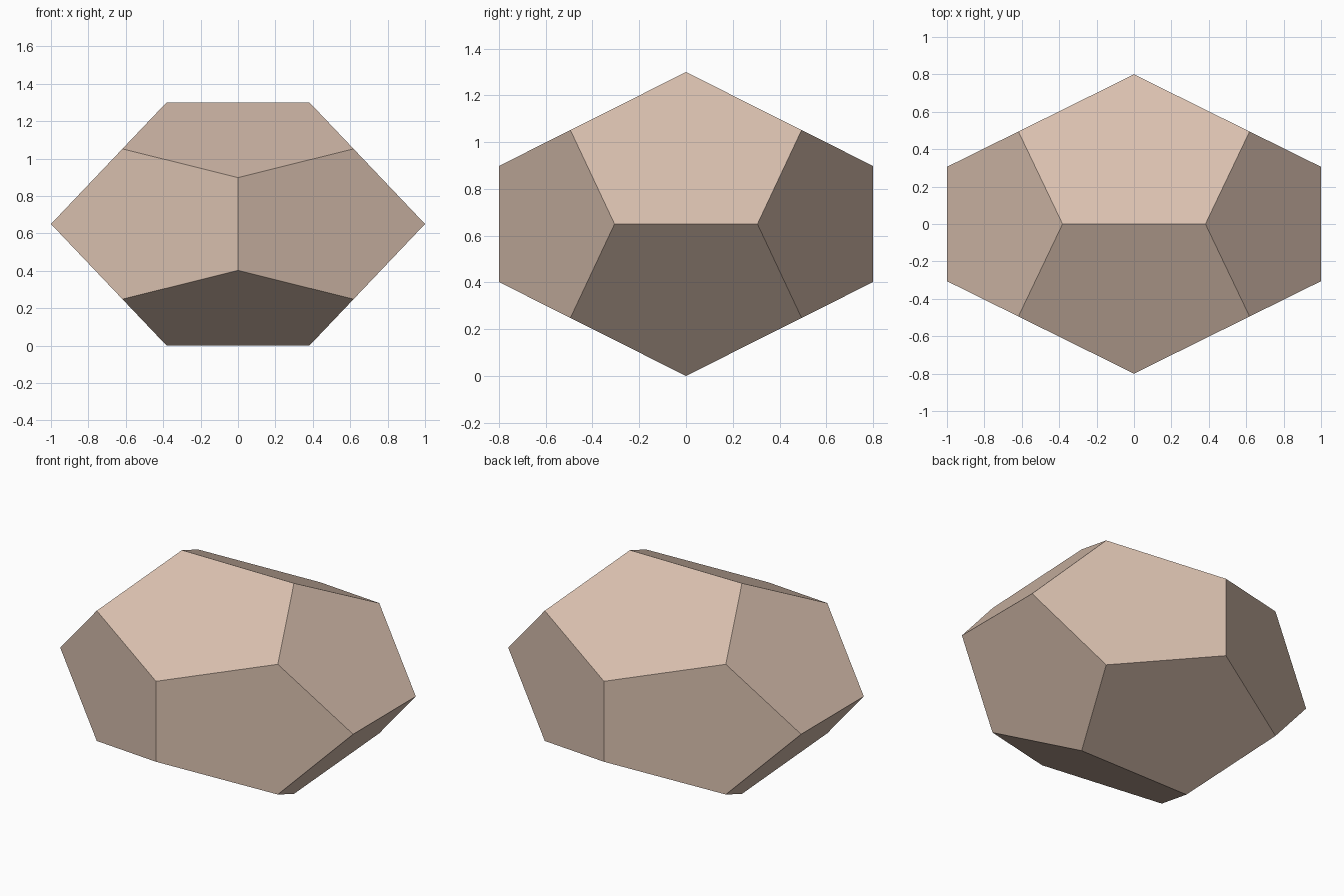
import bpy, bmesh, math

if "Cube" in bpy.data.objects:
    bpy.data.objects.remove(bpy.data.objects["Cube"])

# Twelve-sided stone: golden-ratio dodecahedron stretched along each axis
HALF = (1.0, 0.8, 0.65)
PHI = (1 + math.sqrt(5)) / 2
SIGNS = (-1, 1)

# Cube corners plus one golden rectangle in each axis plane
points = [(x, y, z) for x in SIGNS for y in SIGNS for z in SIGNS]
for a in SIGNS:
    for b in SIGNS:
        s, l = a / PHI, b * PHI
        points += [(s, 0, l), (l, s, 0), (0, l, s)]

bm = bmesh.new()
for p in points:
    x, y, z = (c / PHI * h for c, h in zip(p, HALF))
    bm.verts.new((x, y, z + HALF[2]))

# Skin the corners, then merge triangles into flat pentagons
bmesh.ops.convex_hull(bm, input=bm.verts[:])
bmesh.ops.dissolve_limit(bm, angle_limit=math.radians(2),
                         verts=bm.verts[:], edges=bm.edges[:])
bmesh.ops.recalc_face_normals(bm, faces=bm.faces[:])

mesh = bpy.data.meshes.new("faceted_stone")
bm.to_mesh(mesh)
bm.free()

tan = bpy.data.materials.new("tan")
tan.diffuse_color = (0.70, 0.53, 0.43, 1)
tan.use_nodes = True
tan.node_tree.nodes["Principled BSDF"].inputs["Base Color"].default_value = tan.diffuse_color
mesh.materials.append(tan)

stone = bpy.data.objects.new("faceted_stone", mesh)
bpy.context.collection.objects.link(stone)
